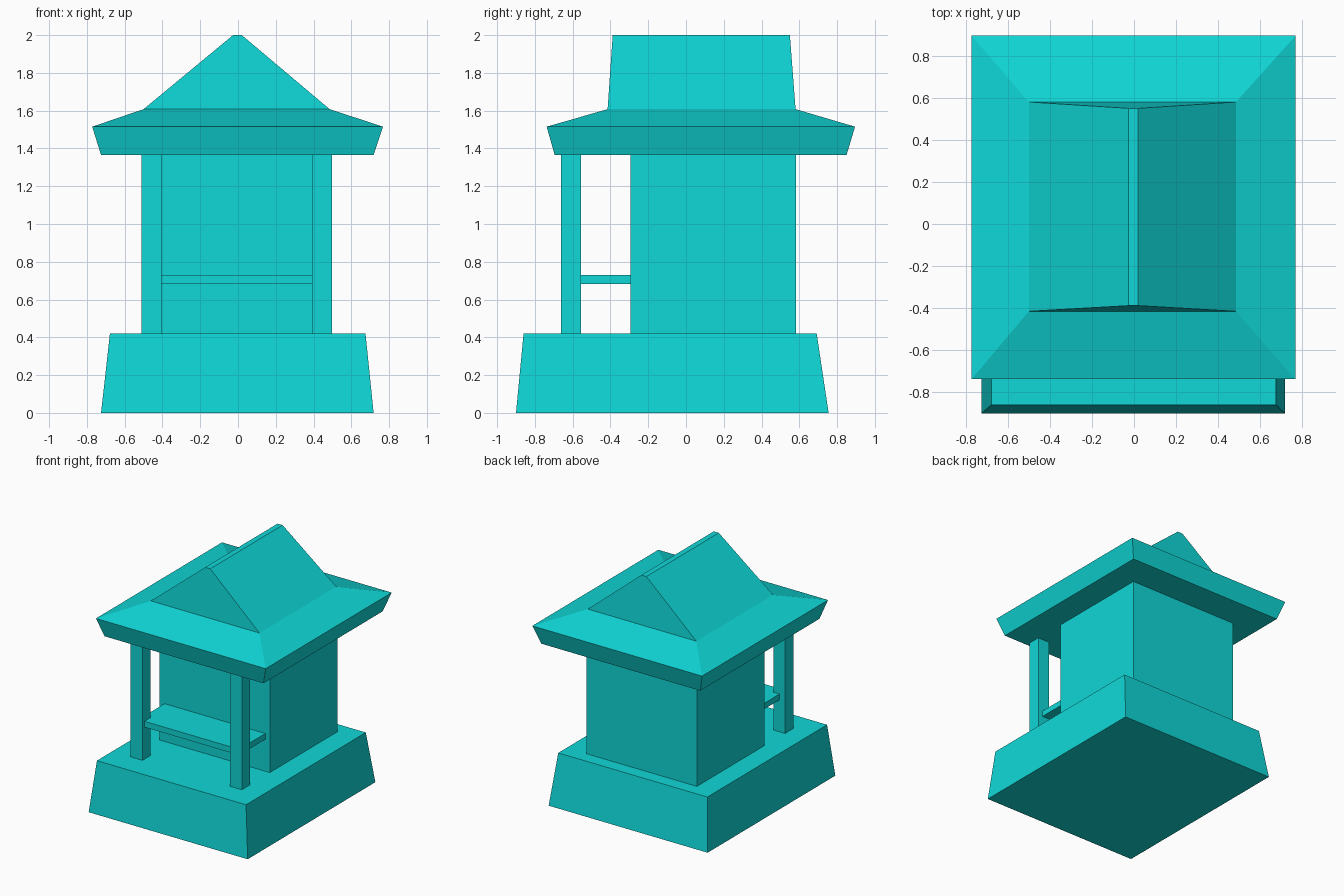
import bpy
import bmesh

default = bpy.data.objects.get("Cube")
if default:
    bpy.data.objects.remove(default, do_unlink=True)

# Single flat colour
COLOUR = (0.005, 0.68, 0.68, 1.0)
turquoise = bpy.data.materials.new("turquoise")
turquoise.use_nodes = True
turquoise.diffuse_color = COLOUR
for node in turquoise.node_tree.nodes:
    if node.type == 'BSDF_PRINCIPLED':
        node.inputs["Base Color"].default_value = COLOUR
        node.inputs["Roughness"].default_value = 0.8


def loft(name, sections):
    """Closed solid through rectangles given as (z, x0, x1, y0, y1)."""
    bm = bmesh.new()
    rings = [[bm.verts.new((x, y, z))
              for x, y in ((x0, y0), (x1, y0), (x1, y1), (x0, y1))]
             for z, x0, x1, y0, y1 in sections]
    for low, high in zip(rings, rings[1:]):
        for i in range(4):
            j = (i + 1) % 4
            bm.faces.new((low[i], low[j], high[j], high[i]))
    bm.faces.new(rings[0][::-1])
    bm.faces.new(rings[-1])
    bmesh.ops.recalc_face_normals(bm, faces=bm.faces)
    mesh = bpy.data.meshes.new(name)
    bm.to_mesh(mesh)
    bm.free()
    mesh.materials.append(turquoise)
    obj = bpy.data.objects.new(name, mesh)
    bpy.context.collection.objects.link(obj)
    return obj


def box(name, x0, x1, y0, y1, z0, z1):
    return loft(name, [(z0, x0, x1, y0, y1), (z1, x0, x1, y0, y1)])


FLOOR, EAVES = 0.42, 1.365

# Tapered plinth
loft("plinth", [(0, -0.725, 0.718, -0.9, 0.755),
                (FLOOR, -0.678, 0.675, -0.86, 0.692)])

# Enclosed room at the back
box("room", -0.507, 0.495, -0.295, 0.583, FLOOR, EAVES)

# Porch posts
for side, x in (("right", -0.51), ("left", 0.392)):
    box(side + "_porch_post", x, x + 0.106, -0.662, -0.556, FLOOR, EAVES)

# Bench between the posts and the room
box("bench", -0.46, 0.455, -0.635, -0.295, 0.682, 0.73)

# Flared eaves rising into a steep gable with a narrow ridge
loft("roof", [(EAVES, -0.725, 0.718, -0.695, 0.85),
              (1.515, -0.772, 0.768, -0.738, 0.895),
              (1.608, -0.5, 0.485, -0.415, 0.58),
              (2.0, -0.026, 0.02, -0.388, 0.55)])
